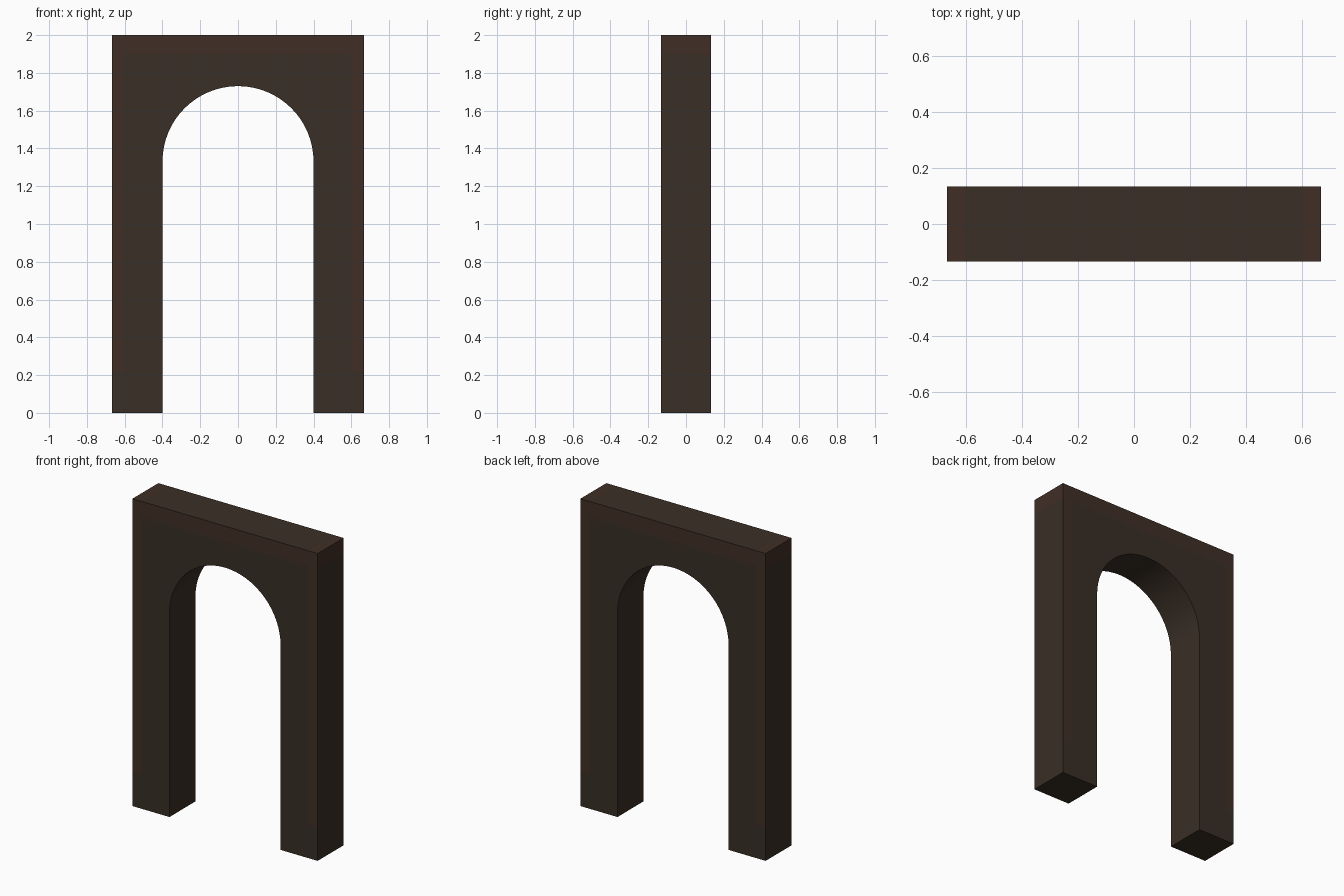
import bpy, bmesh, math

if "Cube" in bpy.data.objects:
    bpy.data.objects.remove(bpy.data.objects["Cube"])

HALF_W, HALF_D, HEIGHT = 0.667, 0.133, 2.0
RADIUS, SPRING, SEGMENTS = 0.4, 1.33, 32
BORDER_X, BORDER_TOP, BORDER_BOTTOM = 0.6, 1.9, 0.22


def material(name, color):
    mat = bpy.data.materials.new(name)
    mat.diffuse_color = (*color, 1.0)
    mat.use_nodes = True
    mat.node_tree.nodes["Principled BSDF"].inputs["Base Color"].default_value = mat.diffuse_color
    return mat


# Profile: outer rectangle with a round-headed opening
profile = [(-RADIUS, 0), (-HALF_W, 0), (-HALF_W, HEIGHT),
           (HALF_W, HEIGHT), (HALF_W, 0), (RADIUS, 0)]
for i in range(SEGMENTS + 1):
    a = math.pi * i / SEGMENTS
    profile.append((RADIUS * math.cos(a), SPRING + RADIUS * math.sin(a)))

bm = bmesh.new()
front = bm.faces.new([bm.verts.new((x, -HALF_D, z)) for x, z in profile])
ext = bmesh.ops.extrude_face_region(bm, geom=[front], use_keep_orig=True)
moved = [g for g in ext["geom"] if isinstance(g, bmesh.types.BMVert)]
bmesh.ops.translate(bm, verts=moved, vec=(0, 2 * HALF_D, 0))

# Cuts along the painted border
for co, no in (((-BORDER_X, 0, 0), (1, 0, 0)), ((BORDER_X, 0, 0), (1, 0, 0)),
               ((0, 0, BORDER_TOP), (0, 0, 1)),
               ((0, 0, BORDER_BOTTOM), (0, 0, 1))):
    bmesh.ops.bisect_plane(bm, geom=bm.verts[:] + bm.edges[:] + bm.faces[:],
                           plane_co=co, plane_no=no)
bmesh.ops.recalc_face_normals(bm, faces=bm.faces)

# Reddish border near the outer edges, dark brown elsewhere
for f in bm.faces:
    c, n = f.calc_center_median(), f.normal
    upper = c.z > BORDER_TOP and n.z < 0.5
    outer = abs(c.x) > BORDER_X and c.z > BORDER_BOTTOM and abs(n.x) < 0.5
    f.material_index = 1 if upper or outer else 0

mesh = bpy.data.meshes.new("archway")
bm.to_mesh(mesh)
bm.free()
mesh.materials.append(material("dark brown", (0.041, 0.028, 0.019)))
mesh.materials.append(material("reddish brown", (0.051, 0.028, 0.019)))
arch = bpy.data.objects.new("archway", mesh)
bpy.context.collection.objects.link(arch)

# Smooth the round head, keep corners sharp
bpy.context.view_layer.objects.active = arch
arch.select_set(True)
bpy.ops.object.shade_smooth_by_angle(angle=math.radians(30))
